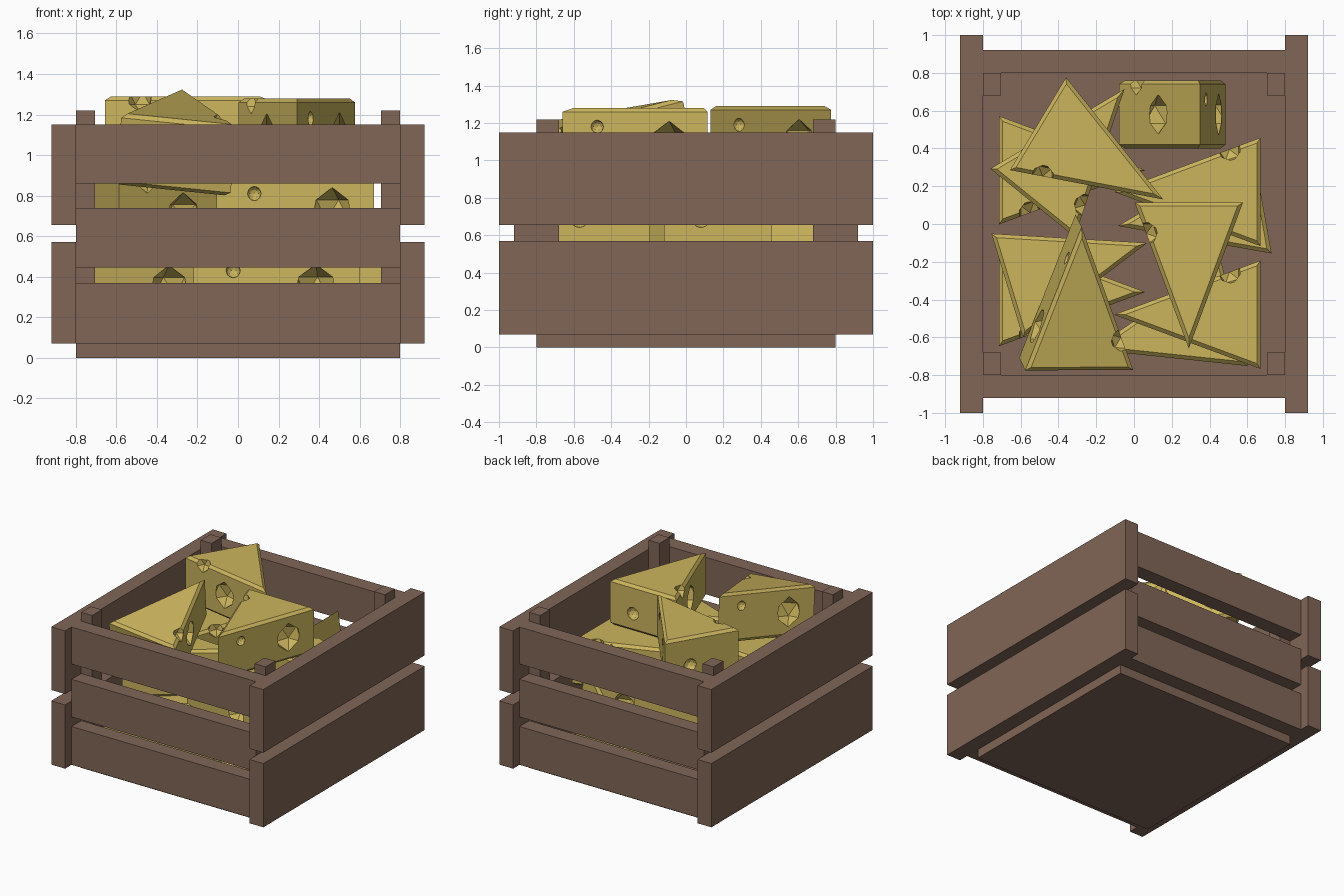
import bpy, bmesh, math
from mathutils import Matrix, Vector

if "Cube" in bpy.data.objects:
    bpy.data.objects.remove(bpy.data.objects["Cube"])


def material(name, rgb):
    m = bpy.data.materials.new(name)
    m.diffuse_color = (*rgb, 1)
    m.use_nodes = True
    m.node_tree.nodes["Principled BSDF"].inputs["Base Color"].default_value = m.diffuse_color
    return m


wood = material("brown wood", (0.22, 0.132, 0.095))
yellow = material("cheese yellow", (0.60, 0.46, 0.11))


def add_object(name, mesh):
    ob = bpy.data.objects.new(name, mesh)
    bpy.context.collection.objects.link(ob)
    return ob


def box(name, x0, x1, y0, y1, z0, z1):
    bm = bmesh.new()
    bmesh.ops.create_cube(bm, size=1)
    for v in bm.verts:
        v.co = ((x0 + x1) / 2 + v.co.x * (x1 - x0),
                (y0 + y1) / 2 + v.co.y * (y1 - y0),
                (z0 + z1) / 2 + v.co.z * (z1 - z0))
    me = bpy.data.meshes.new(name)
    bm.to_mesh(me)
    bm.free()
    me.materials.append(wood)
    return add_object(name, me)


# Crate: floor, corner posts, slats
box("crate_floor", -0.8, 0.8, -0.8, 0.8, 0, 0.075)
for sx in (-1, 1):
    for sy in (-1, 1):
        xs = sorted((sx * 0.705, sx * 0.8))
        ys = sorted((sy * 0.68, sy * 0.8))
        box("corner_post", *xs, *ys, 0.07, 1.22)
for s in (-1, 1):
    edge = sorted((s * 0.8, s * 0.92))
    for z0, z1 in ((0.07, 0.57), (0.655, 1.15)):
        box("side_board", *edge, -1, 1, z0, z1)
    for z0, z1 in ((0.07, 0.37), (0.445, 0.74), (0.86, 1.15)):
        box("end_slat", -0.8, 0.8, *edge, z0, z1)

# Cheese wedge: tip at origin, rind towards +y, top at z = 0, chamfered rims
LENGTH, HALF, HEIGHT, CH = 0.775, 0.287, 0.36, 0.02
tri = [Vector((0, 0, 0)), Vector((HALF, LENGTH, 0)), Vector((-HALF, LENGTH, 0))]
center = Vector((0, 0.575, 0))
bm = bmesh.new()
rings = []
for z, k in ((-HEIGHT, 0.9), (-HEIGHT + CH, 1), (-CH, 1), (0, 0.9)):
    rings.append([bm.verts.new(center + (p - center) * k + Vector((0, 0, z))) for p in tri])
bm.faces.new(rings[0][::-1])
bm.faces.new(rings[-1])
for a, b in zip(rings, rings[1:]):
    for i in range(3):
        j = (i + 1) % 3
        bm.faces.new((a[i], a[j], b[j], b[i]))
bmesh.ops.recalc_face_normals(bm, faces=bm.faces)
solid = bpy.data.meshes.new("wedge_solid")
bm.to_mesh(solid)
bm.free()
solid.materials.append(yellow)
wedge_base = add_object("wedge_base", solid)

# Faceted holes: position, radius, detail
holes = [((-0.225, 0.61, -0.01), 0.068, 1),
         ((-0.15, 0.40, -0.18), 0.105, 1),
         ((0.068, 0.185, -0.10), 0.036, 2),
         ((0.21, 0.57, -0.18), 0.11, 1),
         ((0.09, LENGTH, -0.22), 0.05, 2)]
bm = bmesh.new()
for pos, r, detail in holes:
    bmesh.ops.create_icosphere(bm, subdivisions=detail, radius=r,
                               matrix=Matrix.Translation(pos) @ Matrix.Rotation(0.3, 4, 'Z'))
cut = bpy.data.meshes.new("hole_cutter")
bm.to_mesh(cut)
bm.free()
cut.materials.append(yellow)
cutter = add_object("hole_cutter", cut)
cutter.hide_render = True
mod = wedge_base.modifiers.new("holes", 'BOOLEAN')
mod.operation = 'DIFFERENCE'
mod.solver = 'EXACT'
mod.object = cutter
bpy.context.view_layer.update()
dg = bpy.context.evaluated_depsgraph_get()
wedge_mesh = bpy.data.meshes.new_from_object(wedge_base.evaluated_get(dg))
wedge_mesh.name = "cheese_wedge"
bpy.data.objects.remove(wedge_base)
bpy.data.objects.remove(cutter)


def rot(deg, axis):
    return Matrix.Rotation(math.radians(deg), 4, axis)


def wedge(name, tip, rind, top):
    """Flat wedge given its tip and the middle of its rind, seen from above."""
    ang = math.degrees(math.atan2(rind[1] - tip[1], rind[0] - tip[0])) - 90
    ob = add_object(name, wedge_mesh)
    ob.matrix_world = Matrix.Translation((*tip, top)) @ rot(ang, 'Z')


# Lower layer
wedge("cheese_low_back_left", (0.06, 0.285), (-0.71, 0.285), 0.53)
wedge("cheese_low_front_left", (0.06, -0.36), (-0.71, -0.36), 0.53)
wedge("cheese_low_back_right", (-0.085, -0.01), (0.67, 0.125), 0.53)
wedge("cheese_low_front_right", (-0.22, -0.665), (0.525, -0.475), 0.53)
# Middle layer
wedge("cheese_mid_back_left", (-0.05, 0.715), (-0.515, 0.14), 0.90)
wedge("cheese_mid_front_left", (0.07, -0.10), (-0.67, -0.325), 0.89)
wedge("cheese_mid_back_right", (-0.105, 0.17), (0.67, 0.17), 0.91)
wedge("cheese_mid_front_right", (-0.105, -0.48), (0.67, -0.48), 0.91)
# Top layer
wedge("cheese_top_back", (0.155, 0.13), (-0.515, 0.535), 1.29)
wedge("cheese_top_right", (0.29, -0.66), (0.29, 0.115), 1.28)
# Tilted wedge on top, and the one standing on its rind at the back
tilted = add_object("cheese_top_tilted", wedge_mesh)
tilted.matrix_world = (Matrix.Translation((-0.275, -0.02, 1.335)) @ rot(179, 'Z')
                       @ rot(-12, 'X') @ rot(-6, 'Y'))
standing = add_object("cheese_standing", wedge_mesh)
standing.matrix_world = Matrix.Translation((0.35, 0.76, 0.95)) @ rot(11, 'Y') @ rot(-90, 'X')
